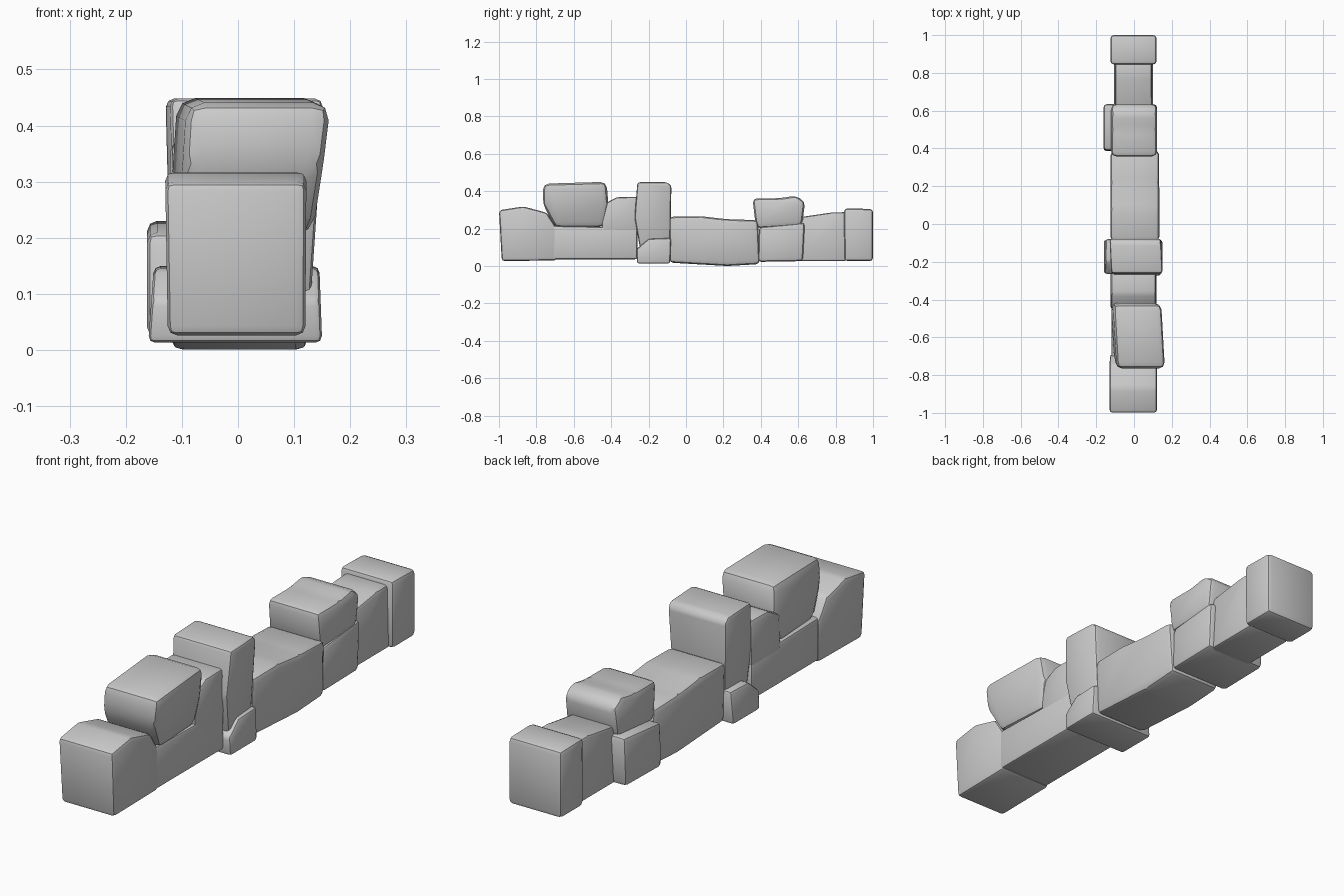
import bpy, bmesh

def stone(name, profile, left, right, bevel=0.02, shear=0.0, segments=2):
    """Extrude a (y, z) side profile across x; left/right give x at (bottom, top)."""
    ys = [p[0] for p in profile]
    zs = [p[1] for p in profile]
    yc, z0, h = (min(ys) + max(ys)) / 2, min(zs), max(zs) - min(zs)
    bm = bmesh.new()
    rings = []
    for lo, hi in (left, right):
        rings.append([bm.verts.new((lo + (hi - lo) * (z - z0) / h + shear * (y - yc), y, z))
                      for y, z in profile])
    n = len(profile)
    bm.faces.new(rings[0])
    bm.faces.new(rings[1][::-1])
    for i in range(n):
        j = (i + 1) % n
        bm.faces.new((rings[0][j], rings[0][i], rings[1][i], rings[1][j]))
    bmesh.ops.recalc_face_normals(bm, faces=bm.faces)
    # worn, chipped edges
    bmesh.ops.bevel(bm, geom=bm.edges[:], offset=bevel, offset_type='OFFSET',
                    segments=segments, profile=0.5, affect='EDGES', clamp_overlap=True)
    bmesh.ops.recalc_face_normals(bm, faces=bm.faces)
    mesh = bpy.data.meshes.new(name)
    bm.to_mesh(mesh)
    bm.free()
    ob = bpy.data.objects.new(name, mesh)
    bpy.context.collection.objects.link(ob)
    bpy.context.view_layer.objects.active = ob
    ob.select_set(True)
    bpy.ops.object.shade_smooth_by_angle(angle=0.6)
    ob.select_set(False)

# lower course, front to back
stone("front_end_stone",
      [(-0.985, 0.026), (-0.69, 0.03), (-0.69, 0.20), (-0.745, 0.285), (-0.87, 0.318), (-1.0, 0.298)],
      (-0.125, -0.13), (0.12, 0.122), 0.016)
stone("front_low_stone",
      [(-0.74, 0.036), (-0.26, 0.036), (-0.26, 0.205), (-0.74, 0.215)],
      (-0.12, -0.12), (0.12, 0.12), 0.012)
stone("wedge_foot_stone",
      [(-0.262, 0.013), (-0.085, 0.013), (-0.08, 0.15), (-0.20, 0.145), (-0.265, 0.09)],
      (-0.16, -0.15), (0.15, 0.145), 0.012)
stone("long_middle_stone",
      [(-0.09, 0.018), (0.22, 0.0), (0.395, 0.01), (0.385, 0.245), (0.22, 0.25), (0.08, 0.266), (-0.09, 0.264)],
      (-0.12, -0.125), (0.125, 0.135), 0.022)
stone("rear_low_stone",
      [(0.385, 0.022), (0.625, 0.026), (0.635, 0.232), (0.39, 0.208)],
      (-0.162, -0.162), (0.122, 0.122), 0.018)
stone("rear_narrow_stone",
      [(0.60, 0.026), (0.86, 0.026), (0.86, 0.288), (0.78, 0.286), (0.60, 0.26)],
      (-0.105, -0.10), (0.10, 0.095), 0.014)
stone("rear_end_stone",
      [(0.847, 0.026), (1.0, 0.026), (1.0, 0.305), (0.845, 0.308)],
      (-0.125, -0.125), (0.12, 0.12), 0.018)

# upper course, front to back
stone("front_top_stone",
      [(-0.70, 0.205), (-0.44, 0.205), (-0.415, 0.33), (-0.425, 0.45), (-0.765, 0.44), (-0.765, 0.33)],
      (-0.115, -0.10), (0.128, 0.158), 0.032, -0.06)
stone("small_infill_stone",
      [(-0.45, 0.18), (-0.255, 0.18), (-0.255, 0.37), (-0.37, 0.368), (-0.45, 0.325)],
      (-0.125, -0.12), (0.12, 0.115), 0.014)
stone("upright_stone",
      [(-0.24, 0.06), (-0.085, 0.06), (-0.078, 0.43), (-0.10, 0.448), (-0.26, 0.448), (-0.275, 0.26)],
      (-0.115, -0.125), (0.125, 0.148), 0.026, -0.05)
stone("rear_top_stone",
      [(0.375, 0.20), (0.62, 0.215), (0.637, 0.345), (0.585, 0.376), (0.50, 0.362), (0.355, 0.362)],
      (-0.125, -0.12), (0.122, 0.122), 0.026)
